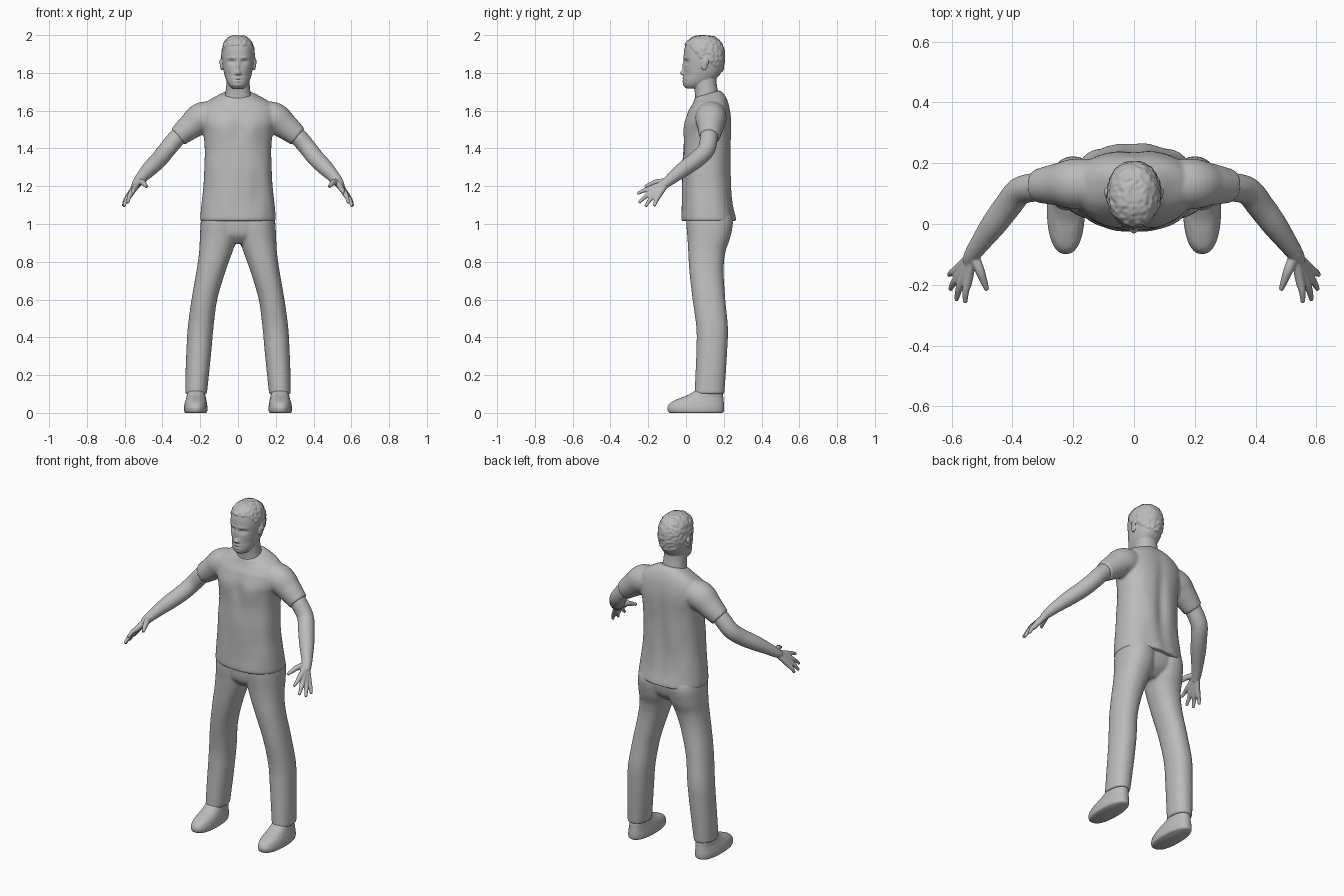
import bpy, bmesh, math
from mathutils import Vector, noise

if "Cube" in bpy.data.objects:
    bpy.data.objects.remove(bpy.data.objects["Cube"])

grey = bpy.data.materials.new("plain_grey")
grey.use_nodes = True
colour = (0.5, 0.5, 0.5, 1)
grey.diffuse_color = colour
bsdf = grey.node_tree.nodes["Principled BSDF"]
bsdf.inputs["Base Color"].default_value = colour
bsdf.inputs["Roughness"].default_value = 0.7


def smooth_rows(rows, steps):
    """Catmull-Rom interpolation through rows of numbers."""
    rows = [Vector(r) for r in rows]
    out = []
    for i in range(len(rows) - 1):
        a, b = rows[max(i - 1, 0)], rows[i]
        c, d = rows[i + 1], rows[min(i + 2, len(rows) - 1)]
        for s in range(steps):
            t = s / steps
            out.append(0.5 * (2 * b + (c - a) * t + (2 * a - 5 * b + 4 * c - d) * t * t
                              + (3 * b - a - 3 * c + d) * t ** 3))
    return out + [rows[-1]]


def skin(bm, rings):
    """Bridge rings of points and close both ends."""
    loops = [[bm.verts.new(p) for p in ring] for ring in rings]
    n = len(loops[0])
    for low, high in zip(loops, loops[1:]):
        for i in range(n):
            j = (i + 1) % n
            bm.faces.new((low[i], low[j], high[j], high[i]))
    bm.faces.new(loops[0][::-1])
    bm.faces.new(loops[-1])


def loft(bm, rows, side=1, power=2.2, segs=48, steps=6, sculpt=None):
    """Stack of level sections: z, centre x, half width, front y, back y."""
    rings = []
    for z, cx, hx, yf, yb in smooth_rows(rows, steps):
        ring = []
        for i in range(segs):
            a = math.tau * i / segs
            c, s = math.cos(a), math.sin(a)
            x = cx + hx * math.copysign(abs(c) ** (2 / power), c)
            y = (yf + yb) / 2 + (yb - yf) / 2 * math.copysign(abs(s) ** (2 / power), s)
            p = Vector((x * side, y, z))
            ring.append(sculpt(p) if sculpt else p)
        rings.append(ring)
    skin(bm, rings)


def tube(bm, rows, side=1, segs=20, steps=6):
    """Round limb along a path: x, y, z, radius."""
    path = smooth_rows(rows, steps)
    pts = [Vector((r[0] * side, r[1], r[2])) for r in path]
    rings = []
    for i, p in enumerate(pts):
        d = pts[min(i + 1, len(pts) - 1)] - pts[max(i - 1, 0)]
        u = d.cross(Vector((0, 0, 1))).normalized()
        w = d.cross(u).normalized()
        rings.append([p + path[i][3] * (u * math.cos(math.tau * k / segs)
                                        + w * math.sin(math.tau * k / segs))
                      for k in range(segs)])
    skin(bm, rings)


def ball(bm, centre, size):
    new = bmesh.ops.create_uvsphere(bm, u_segments=20, v_segments=12, radius=1)["verts"]
    bmesh.ops.scale(bm, vec=size, verts=new)
    bmesh.ops.translate(bm, vec=centre, verts=new)


def finish(bm, name, voxel=None, relax=2):
    bmesh.ops.recalc_face_normals(bm, faces=bm.faces)
    for f in bm.faces:
        f.smooth = True
    mesh = bpy.data.meshes.new(name)
    bm.to_mesh(mesh)
    bm.free()
    mesh.materials.append(grey)
    ob = bpy.data.objects.new(name, mesh)
    bpy.context.collection.objects.link(ob)
    if voxel:
        fuse = ob.modifiers.new("fuse", "REMESH")
        fuse.mode, fuse.voxel_size, fuse.use_smooth_shade = "VOXEL", voxel, True
        soft = ob.modifiers.new("soften", "SMOOTH")
        soft.factor, soft.iterations = 0.5, relax


def bump(d, width):
    return math.exp(-(d / width) ** 2)


def clamp(t):
    return max(0, min(1, t))


# Head: |x|, z, width, height, push (negative is forward)
features = [
    (.034, 1.858, .018, .011, .012), (.034, 1.855, .011, .006, -.005),   # sockets, eyes
    (.030, 1.880, .025, .008, -.004), (0, 1.835, .009, .025, -.010),     # brow, bridge
    (0, 1.800, .011, .012, -.019), (.012, 1.797, .007, .007, -.008),     # nose, nostrils
    (0, 1.772, .020, .005, -.006), (0, 1.756, .017, .005, -.006),        # lips
    (0, 1.764, .022, .002, .005), (0, 1.735, .018, .010, -.003),         # mouth line, chin
    (.050, 1.790, .015, .020, .004)]                                     # cheeks


def shape_head(p):
    q = p.copy()
    if p.y < 0.07:
        q.y += sum(push * bump(abs(p.x) - fx, w) * bump(p.z - fz, h)
                   for fx, fz, w, h, push in features)
    hairline = 1.945 - .07 * clamp((p.y - .02) / .06) - .075 * clamp((p.y - .1) / .1)
    if p.z > hairline:
        out = (p - Vector((0, .1, 1.87))).normalized()
        q += out * (.005 + .005 * noise.noise(p * 70))
    return q


bm = bmesh.new()
loft(bm, [(1.718, 0, .030, .002, .07), (1.735, 0, .048, -.012, .11),
          (1.76, 0, .062, -.014, .15), (1.80, 0, .074, -.012, .185),
          (1.85, 0, .082, -.010, .198), (1.89, 0, .084, -.012, .202),
          (1.93, 0, .080, -.008, .197), (1.96, 0, .070, .005, .182),
          (1.984, 0, .048, .035, .155), (1.993, 0, .02, .07, .12)],
     segs=112, steps=10, sculpt=shape_head)
loft(bm, [(1.64, 0, .078, .05, .18), (1.69, 0, .067, .047, .172),
          (1.74, 0, .062, .042, .163), (1.79, 0, .058, .045, .16)])
for s in (1, -1):
    ball(bm, (s * .086, .097, 1.845), (.009, .018, .032))
    ball(bm, (s * .092, .105, 1.857), (.006, .015, .019))
finish(bm, "head", .0035, 1)


# Shirt: torso with chest, spine and loose folds, fused with the sleeves
def shape_shirt(p):
    q = p.copy()
    front = p.y < .11
    if front:
        q.y -= .008 * bump(abs(p.x) - .085, .06) * bump(p.z - 1.5, .06)
        q.y += .006 * bump(p.x, .03) * bump(p.z - 1.5, .08)
    else:
        q.y -= .016 * bump(p.x, .035) * bump(p.z - 1.36, .2)
    fold = noise.noise(Vector((p.x * 14, p.y * 14, p.z * 5)))
    q.y += (-1 if front else 1) * .005 * fold * clamp((1.6 - p.z) * 5)
    q.z += (p.y - .11) * .3 * clamp((p.z - 1.6) / .08)
    return q


bm = bmesh.new()
loft(bm, [(1.015, 0, .198, -.02, .262), (1.03, 0, .20, -.025, .263),
          (1.10, 0, .194, -.022, .25), (1.20, 0, .183, -.02, .242),
          (1.30, 0, .178, -.02, .24), (1.40, 0, .176, -.014, .242),
          (1.48, 0, .184, -.01, .243), (1.54, 0, .20, -.006, .242),
          (1.60, 0, .20, .012, .235), (1.64, 0, .17, .03, .22),
          (1.67, 0, .115, .042, .198), (1.688, 0, .08, .046, .176)],
     segs=96, power=2.35, sculpt=shape_shirt)
for s in (1, -1):
    tube(bm, [(.08, .135, 1.575, .07), (.185, .132, 1.563, .083),
              (.25, .13, 1.518, .07), (.318, .125, 1.462, .055)], s, segs=40)
finish(bm, "shirt", .0075, 4)

# Arms and hands: fingers run from the wrist through the knuckle to the tip
wrist = (.53, -.098, 1.223)
fingers = [((.546, -.185, 1.188), (.555, -.258, 1.160)),
           ((.562, -.182, 1.168), (.584, -.250, 1.112)),
           ((.574, -.170, 1.152), (.604, -.215, 1.092)),
           ((.582, -.150, 1.143), (.608, -.168, 1.094))]
for s, label in ((1, "left"), (-1, "right")):
    bm = bmesh.new()
    tube(bm, [(.25, .13, 1.52, .046), (.318, .122, 1.462, .047), (.375, .108, 1.395, .046),
              (.415, .06, 1.345, .045), (.46, 0, 1.30, .042), (.50, -.055, 1.258, .034),
              (*wrist, .027), (.545, -.125, 1.20, .021)], s, segs=32)
    for knuckle, tip in fingers:
        mid = Vector(knuckle).lerp(Vector(tip), .5) + Vector((.003, 0, .004))
        tube(bm, [(*wrist, .016), (*knuckle, .0155), (*mid, .0115), (*tip, .0075)], s)
    tube(bm, [(*wrist, .018), (.508, -.15, 1.222, .016), (.495, -.185, 1.211, .0125),
              (.483, -.217, 1.197, .008)], s)
    finish(bm, label + "_arm", .004, 2)

# Trousers: two legs fused through the pelvis
bm = bmesh.new()
for s in (1, -1):
    loft(bm, [(.10, .222, .057, .045, .203), (.20, .216, .062, .05, .21),
              (.33, .207, .066, .055, .218), (.45, .198, .068, .055, .222),
              (.60, .178, .068, .035, .208), (.75, .143, .077, .018, .199),
              (.85, .118, .088, .012, .208), (.92, .105, .097, .008, .232),
              (1.0, .10, .098, .002, .248), (1.05, .1, .09, .005, .24)], s)
loft(bm, [(.895, 0, .05, .05, .17), (.94, 0, .14, .012, .222),
          (1.0, 0, .185, .004, .24), (1.05, 0, .18, .005, .235)])
finish(bm, "trousers", .0075, 4)

# Shoes
for s, label in ((1, "left"), (-1, "right")):
    bm = bmesh.new()
    loft(bm, [(0, .224, .055, -.085, .192), (.008, .224, .061, -.095, .2),
              (.03, .224, .062, -.098, .202), (.055, .223, .058, -.08, .2),
              (.075, .222, .053, -.04, .198), (.095, .222, .049, .01, .196),
              (.125, .222, .045, .06, .19)], s, power=2.3)
    finish(bm, label + "_shoe")
